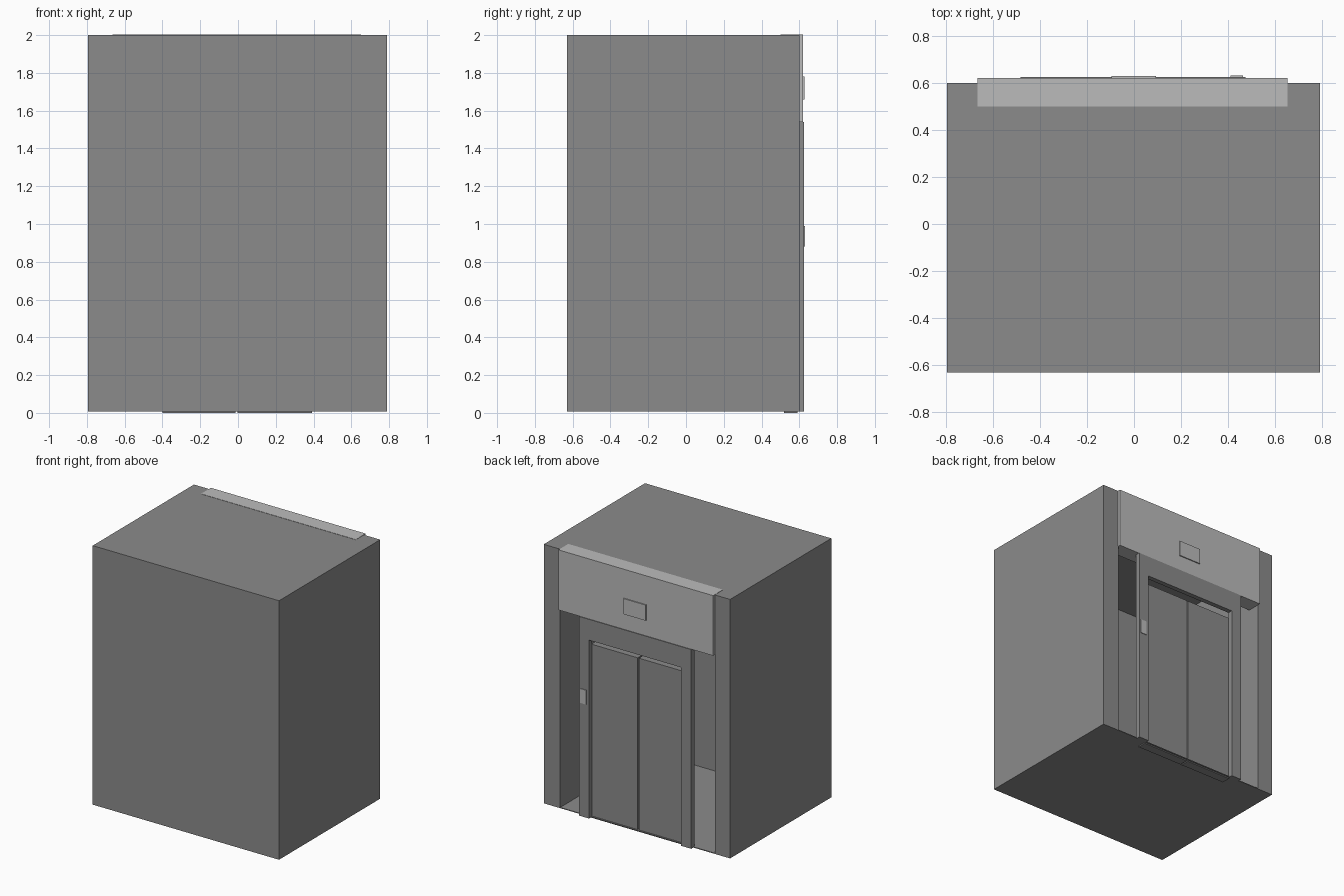
import bpy
import bmesh
from mathutils import Vector

if "Cube" in bpy.data.objects:
    bpy.data.objects.remove(bpy.data.objects["Cube"], do_unlink=True)


def material(name, value):
    mat = bpy.data.materials.new(name)
    mat.use_nodes = True
    colour = (value, value, value, 1)
    mat.diffuse_color = colour
    mat.node_tree.nodes["Principled BSDF"].inputs["Base Color"].default_value = colour
    return mat


grey = material("mid grey", 0.26)
pale = material("pale grey", 0.5)


def finish(name, bm, mat):
    bmesh.ops.recalc_face_normals(bm, faces=bm.faces)
    mesh = bpy.data.meshes.new(name)
    bm.to_mesh(mesh)
    bm.free()
    mesh.materials.append(mat)
    obj = bpy.data.objects.new(name, mesh)
    bpy.context.collection.objects.link(obj)
    return obj


def box_mesh(x, y, z):
    bm = bmesh.new()
    bmesh.ops.create_cube(bm, size=1)
    for v in bm.verts:
        v.co = Vector([r[0] if c < 0 else r[1] for c, r in zip(v.co, (x, y, z))])
    return bm


def box(name, x, y, z, mat):
    return finish(name, box_mesh(x, y, z), mat)


# Hollow shaft: the +y face is inset to the opening and pushed inward
bm = box_mesh((-0.795, 0.79), (-0.63, 0.6), (0.008, 2))
opening = max(bm.faces, key=lambda f: f.calc_center_median().y)
bmesh.ops.inset_region(bm, faces=[opening], thickness=0.1)
for v in opening.verts:
    v.co.x = 0.65 if v.co.x > 0 else -0.665
    v.co.z = 1.85 if v.co.z > 1 else 0.014
pushed = bmesh.ops.extrude_face_region(bm, geom=[opening])
for item in pushed["geom"]:
    if isinstance(item, bmesh.types.BMVert):
        item.co.y = -0.51
if opening.is_valid:
    bmesh.ops.delete(bm, geom=[opening], context="FACES_ONLY")
finish("shaft_shell", bm, grey)

# Header panel above the doorway
box("header_panel", (-0.665, 0.652), (0.5, 0.62), (1.54, 2.002), pale)

# Door surround as one extruded portal outline
outer, inner, top, lintel, base = 0.478, 0.392, 1.54, 1.38, 0.008
outline = [(-outer, base), (-outer, top), (outer, top), (outer, base),
           (inner, base), (inner, lintel), (-inner, lintel), (-inner, base)]
bm = bmesh.new()
face = bm.faces.new([bm.verts.new((x - 0.004, 0.588, z)) for x, z in outline])
pushed = bmesh.ops.extrude_face_region(bm, geom=[face])
bmesh.ops.translate(bm, vec=(0, 0.037, 0),
                    verts=[g for g in pushed["geom"] if isinstance(g, bmesh.types.BMVert)])
finish("door_surround", bm, grey)

# Pair of sliding doors with a narrow gap
for name, x in (("right_door", (-0.4, -0.012)), ("left_door", (-0.002, 0.392))):
    box(name, x, (0.52, 0.59), (0, 1.335), grey)

# Floor display and call button plates
box("floor_display", (-0.096, 0.094), (0.62, 0.628), (1.66, 1.78), pale)
box("call_button", (0.41, 0.462), (0.624, 0.63), (0.88, 0.99), pale)
